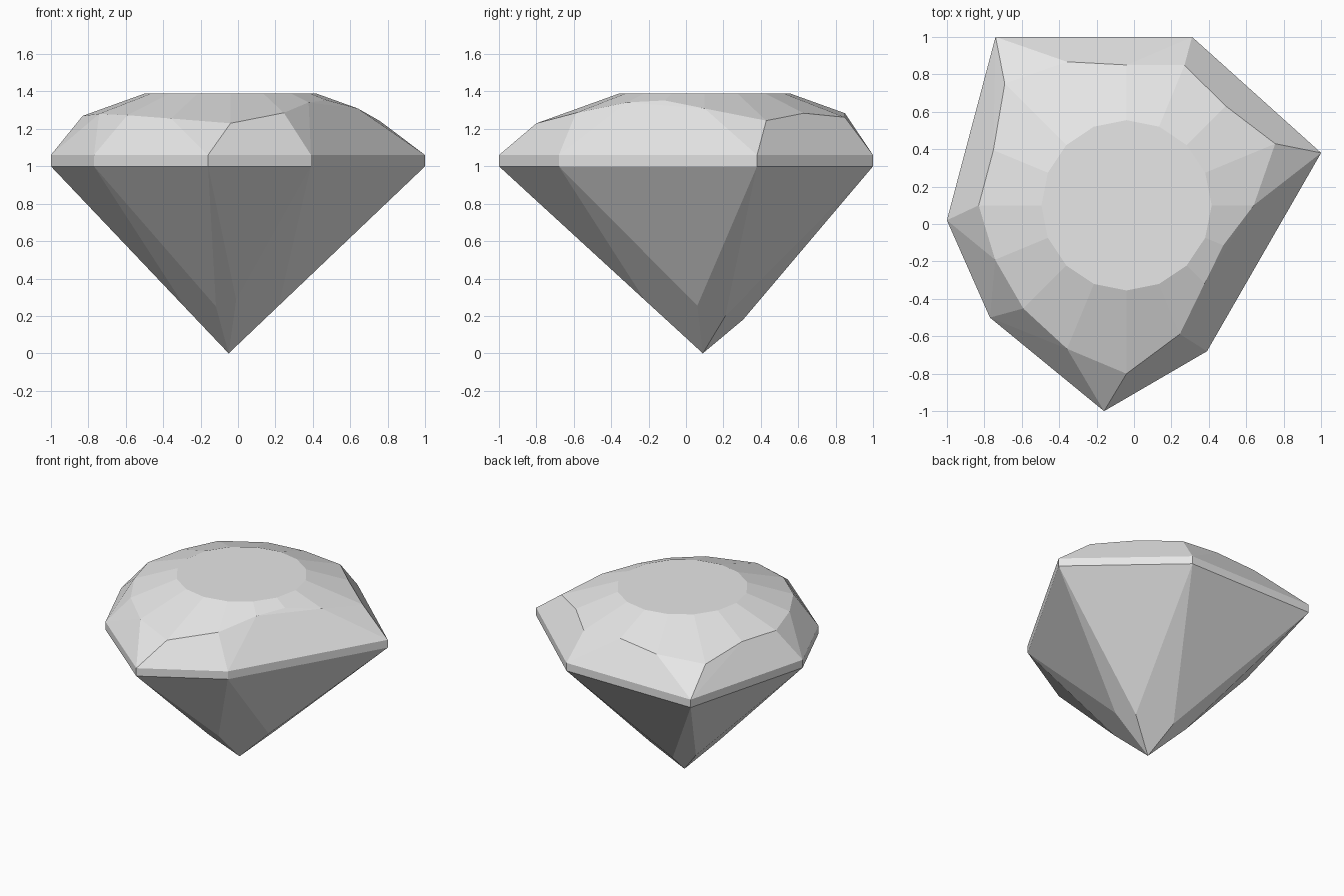
import bpy
import bmesh
from math import cos, sin, radians, pi
from mathutils import Matrix, Vector

cube = bpy.data.objects.get("Cube")
if cube:
    bpy.data.objects.remove(cube, do_unlink=True)

stone = bpy.data.materials.new("pale grey stone")
stone.use_nodes = True
GREY = (0.8, 0.8, 0.8, 1)
stone.diffuse_color = GREY
stone.node_tree.nodes["Principled BSDF"].inputs["Base Color"].default_value = GREY

TIP = Vector((-0.05, 0.09, 0))
CENTRE = Vector((-0.04, 0.10, 0))
GIRDLE_LOW, GIRDLE_HIGH, TABLE_Z, TABLE_R = 1.0, 1.06, 1.39, 0.455

# girdle corners, each with the compass direction its lower kite facet faces
girdle = [((1, 0.38), 0), ((0.31, 1), 66), ((-0.74, 1), 125), ((-1, 0.02), 180),
          ((-0.77, -0.5), 222), ((-0.16, -1), 270), ((0.39, -0.68), 317)]
# height where each pair of neighbouring kites meets the girdle facet
meet_heights = [0.2, 0.18, 0.22, 0.24, 0.25, 0.285, 0.255]
# reach of the sixteen crown facets, counter-clockwise from +x
crown_reach = [0.68, 0.86, 0.75, 0.81, 0.75, 0.83, 0.92, 0.77,
               0.79, 0.76, 0.78, 0.83, 0.90, 0.745, 0.59, 0.56]

points = [TIP.copy()]

# girdle band
for (x, y), _ in girdle:
    points += [Vector((x, y, GIRDLE_LOW)), Vector((x, y, GIRDLE_HIGH))]


# pavilion: each kite is a plane through the tip and one girdle corner
def kite_slope(corner, angle):
    facing = Vector((cos(radians(angle)), sin(radians(angle))))
    return facing / facing.dot(Vector(corner) - TIP.xy)


slopes = [kite_slope(c, a) for c, a in girdle]
for i, z in enumerate(meet_heights):
    pair = Matrix((slopes[i], slopes[(i + 1) % len(slopes)]))
    foot = pair.inverted() @ Vector((z, z))
    points.append(Vector((TIP.x + foot.x, TIP.y + foot.y, z)))

# crown: flat table and the ring where its sloping facets end
for i, reach in enumerate(crown_reach):
    a = i * 2 * pi / len(crown_reach)
    out = Vector((cos(a), sin(a), 0))
    up = Vector((0, 0, 1))
    points.append(CENTRE + out * TABLE_R + up * TABLE_Z)
    points.append(CENTRE + out * reach + up * (TABLE_Z - 0.36 * (reach - TABLE_R)))

# the cut stone is the convex solid around these points
bm = bmesh.new()
for p in points:
    bm.verts.new(p)
hull = bmesh.ops.convex_hull(bm, input=bm.verts[:])
bmesh.ops.delete(bm, geom=[v for v in bm.verts if not v.link_faces], context="VERTS")
bmesh.ops.dissolve_limit(bm, angle_limit=radians(1.5), verts=bm.verts[:], edges=bm.edges[:])
bmesh.ops.recalc_face_normals(bm, faces=bm.faces[:])

mesh = bpy.data.meshes.new("cut_gem")
bm.to_mesh(mesh)
bm.free()
mesh.materials.append(stone)
gem = bpy.data.objects.new("cut_gem", mesh)
bpy.context.scene.collection.objects.link(gem)
